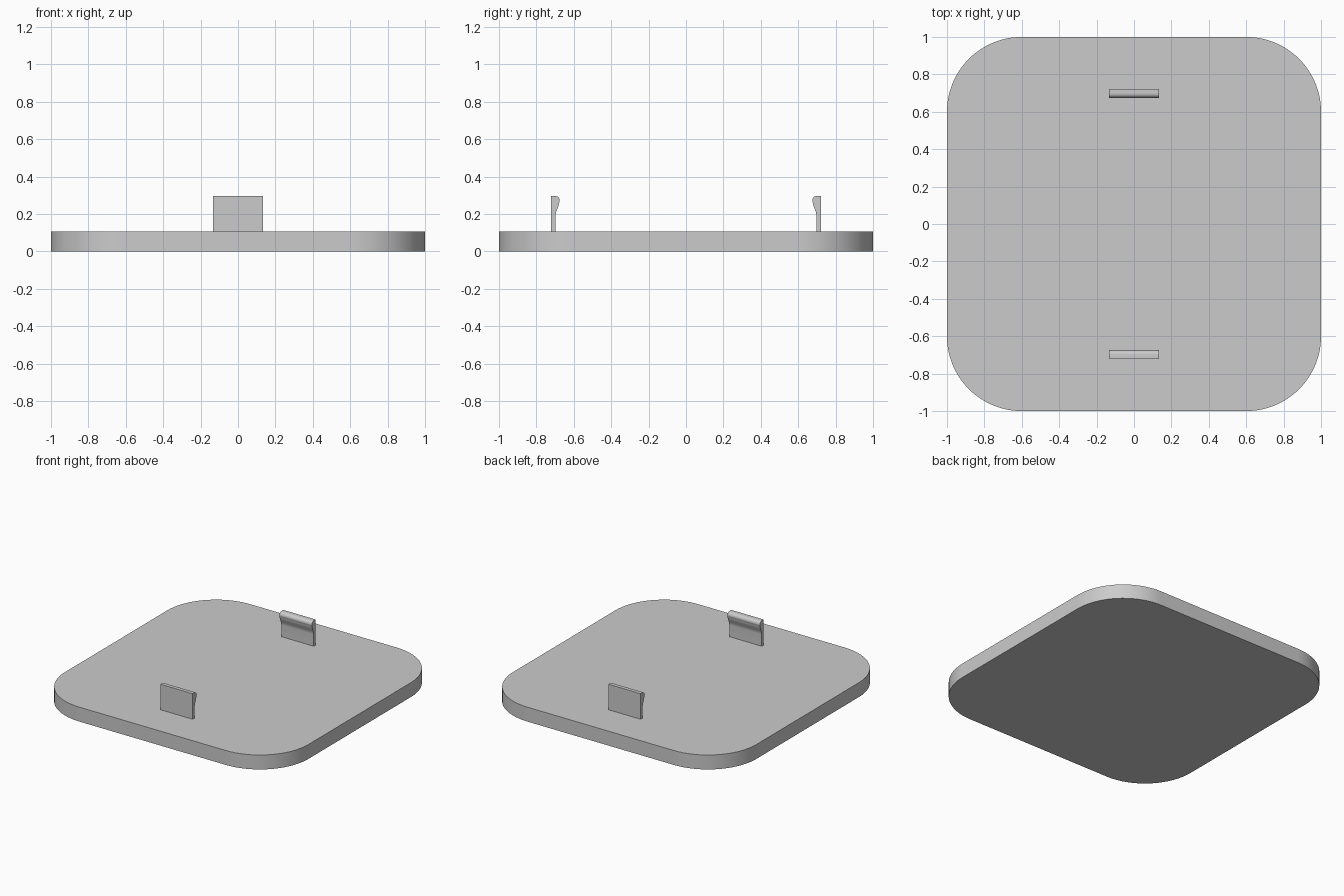
import bpy
import bmesh
from math import cos, sin, radians
from mathutils import Vector

cube = bpy.data.objects.get("Cube")
if cube:
    bpy.data.objects.remove(cube, do_unlink=True)

grey = bpy.data.materials.new("light grey")
grey.use_nodes = True
colour = (0.6, 0.6, 0.6, 1)
grey.diffuse_color = colour
grey.node_tree.nodes["Principled BSDF"].inputs["Base Color"].default_value = colour


def extrude_profile(name, points, direction):
    """Extrude a closed outline along a direction into a solid."""
    bm = bmesh.new()
    face = bm.faces.new([bm.verts.new(p) for p in points])
    result = bmesh.ops.extrude_face_region(bm, geom=[face], use_keep_orig=True)
    moved = [v for v in result["geom"] if isinstance(v, bmesh.types.BMVert)]
    bmesh.ops.translate(bm, verts=moved, vec=Vector(direction))
    bmesh.ops.recalc_face_normals(bm, faces=bm.faces)
    mesh = bpy.data.meshes.new(name)
    bm.to_mesh(mesh)
    bm.free()
    mesh.materials.append(grey)
    obj = bpy.data.objects.new(name, mesh)
    bpy.context.collection.objects.link(obj)
    bpy.ops.object.select_all(action="DESELECT")
    obj.select_set(True)
    bpy.context.view_layer.objects.active = obj
    bpy.ops.object.shade_smooth_by_angle(angle=radians(30))
    return obj


# Rounded square base plate
radius, thickness, steps = 0.4, 0.107, 24
outline = []
for corner, (sx, sy) in enumerate([(1, 1), (-1, 1), (-1, -1), (1, -1)]):
    for i in range(steps + 1):
        a = radians(90 * (corner + i / steps))
        outline.append((sx * (1 - radius) + radius * cos(a),
                        sy * (1 - radius) + radius * sin(a), 0))
extrude_profile("base_plate", outline, (0, 0, thickness))

# Clip cross-section: flat outer side, rounded lip facing inward
outer, inner, half_width = 0.721, 0.697, 0.133
lip_y, lip_z, lip_r = 0.698, 0.273, 0.023
profile = [(outer, thickness - 0.005), (outer, lip_z + lip_r), (lip_y + 0.009, lip_z + lip_r)]
for i in range(13):
    a = radians(90 + 120 * i / 12)
    profile.append((lip_y + lip_r * cos(a), lip_z + lip_r * sin(a)))
# Smooth sweep from the lip back to the stem
start = profile[-1]
for i in range(1, 9):
    t = i / 8
    ease = t * t * (3 - 2 * t)
    profile.append((start[0] + (inner - start[0]) * ease, start[1] + (0.195 - start[1]) * t))
profile.append((inner, thickness - 0.005))

for name, side in (("front_clip", -1), ("back_clip", 1)):
    points = [(-half_width, side * y, z) for y, z in profile]
    extrude_profile(name, points, (2 * half_width, 0, 0))
